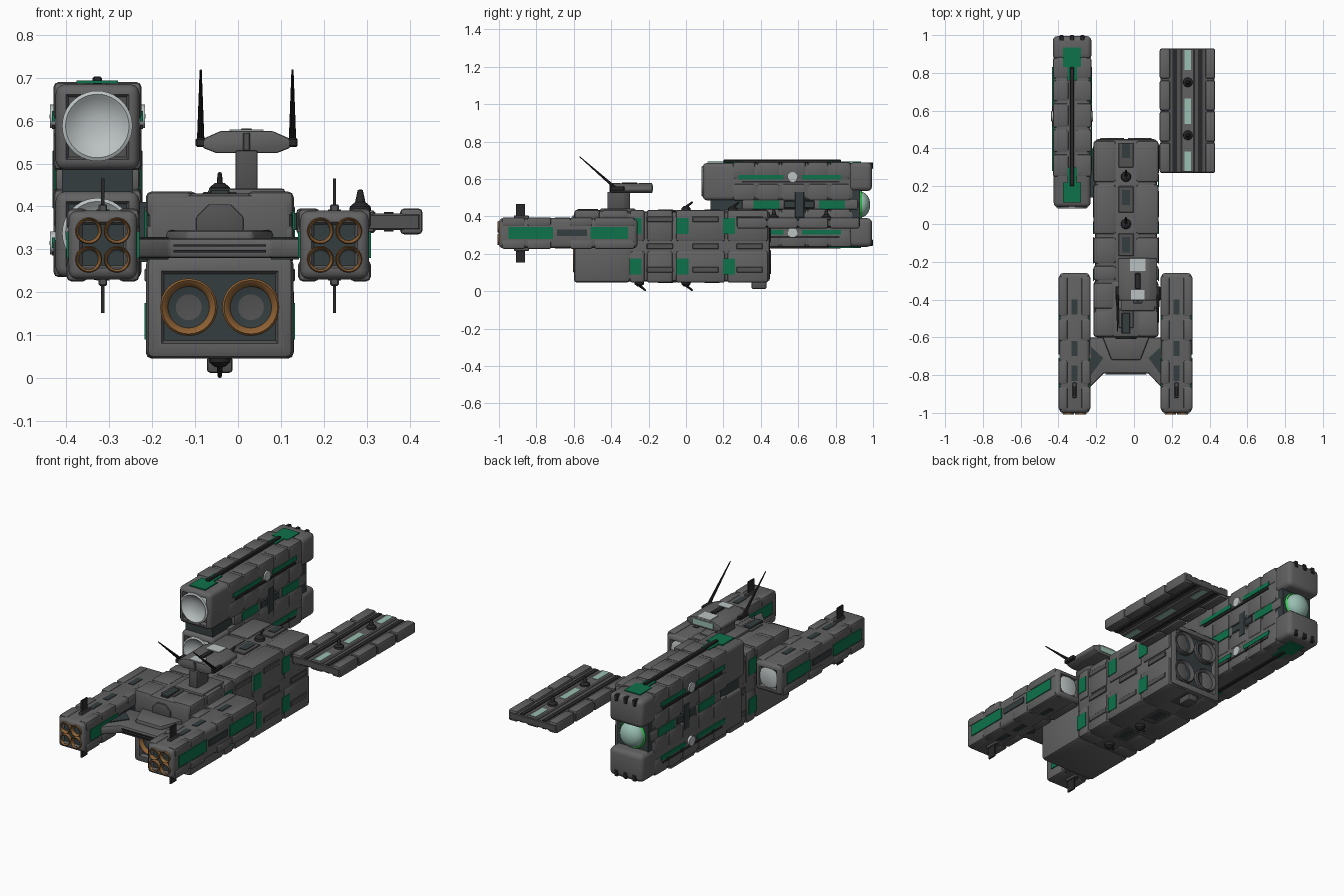
import bpy, bmesh, math
from mathutils import Vector, Matrix

if "Cube" in bpy.data.objects:
    bpy.data.objects.remove(bpy.data.objects["Cube"])

def material(name, r, g, b):
    m = bpy.data.materials.new(name)
    m.diffuse_color = (r, g, b, 1)
    m.use_nodes = True
    m.node_tree.nodes["Principled BSDF"].inputs["Base Color"].default_value = m.diffuse_color
    return m

HULL = material("hull_grey", 0.125, 0.122, 0.122)
SHADE = material("panel_grey", 0.085, 0.085, 0.087)
DARK = material("dark_slate", 0.035, 0.047, 0.05)
BLACK = material("black_metal", 0.022, 0.022, 0.024)
GREEN = material("green_paint", 0.004, 0.17, 0.07)
COPPER = material("copper", 0.27, 0.12, 0.035)
LIGHT = material("light_grey", 0.50, 0.54, 0.54)
GLASS = material("pale_green_glass", 0.32, 0.52, 0.44)
GLOW = material("bright_green", 0.03, 0.6, 0.08)

def finish(name, bm, mats):
    bmesh.ops.recalc_face_normals(bm, faces=bm.faces[:])
    me = bpy.data.meshes.new(name)
    bm.to_mesh(me)
    bm.free()
    for m in mats:
        me.materials.append(m)
    ob = bpy.data.objects.new(name, me)
    bpy.context.collection.objects.link(ob)

def boxes(name, items, mat, bev=0.0, seg=2, sinks=(), sink_mat=DARK):
    """Bevelled boxes (x0,x1,y0,y1,z0,z1); sinks = (direction, inset, depth)."""
    bm = bmesh.new()
    for x0, x1, y0, y1, z0, z1 in items:
        M = Matrix.Translation(((x0+x1)/2, (y0+y1)/2, (z0+z1)/2)) @ Matrix.Diagonal((x1-x0, y1-y0, z1-z0, 1))
        bmesh.ops.create_cube(bm, size=1, matrix=M)
    if bev:
        bmesh.ops.bevel(bm, geom=bm.edges[:], offset=bev, segments=seg, profile=0.5,
                        affect='EDGES', clamp_overlap=True)
    for d, inset, depth in sinks:
        bm.normal_update()
        f = max(bm.faces, key=lambda q: q.normal.dot(Vector(d)) * q.calc_area())
        bmesh.ops.inset_individual(bm, faces=[f], thickness=inset, depth=0, use_even_offset=True)
        bmesh.ops.inset_individual(bm, faces=[f], thickness=0.006, depth=-depth, use_even_offset=True)
        f.material_index = 1
    finish(name, bm, [mat, sink_mat])

def prism(name, pts, axis, lo, hi, mat, bev=0.0):
    """Polygon extruded along y (points x,z) or z (points x,y)."""
    bm = bmesh.new()
    put = (lambda p: (p[0], lo, p[1])) if axis == 'y' else (lambda p: (p[0], p[1], lo))
    f = bm.faces.new([bm.verts.new(put(p)) for p in pts])
    r = bmesh.ops.extrude_face_region(bm, geom=[f])
    v = Vector((0, hi-lo, 0)) if axis == 'y' else Vector((0, 0, hi-lo))
    bmesh.ops.translate(bm, vec=v, verts=[g for g in r['geom'] if isinstance(g, bmesh.types.BMVert)])
    if bev:
        bmesh.ops.bevel(bm, geom=bm.edges[:], offset=bev, segments=2, profile=0.5, affect='EDGES')
    finish(name, bm, [mat])

def lathe(name, origin, axis, profile, mats, n=32):
    """Profile (radius, height) spun about axis; mats gives one material per band."""
    bm = bmesh.new()
    rot = Vector((0, 0, 1)).rotation_difference(Vector(axis)).to_matrix()
    rings = []
    for r, h in profile:
        k = 1 if r < 1e-6 else n
        rings.append([bm.verts.new(Vector(origin) + rot @ Vector((r*math.cos(2*math.pi*i/n), r*math.sin(2*math.pi*i/n), h)))
                      for i in range(k)])
    used = list(dict.fromkeys(mats))
    for a, b, m in zip(rings, rings[1:], mats):
        for i in range(n):
            j = (i+1) % n
            vs = [a[i % len(a)], a[j % len(a)], b[j % len(b)], b[i % len(b)]]
            bm.faces.new(list(dict.fromkeys(vs))).material_index = used.index(m)
    finish(name, bm, used)

def armour(name, x0, x1, z0, z1, segs, w, h, bev):
    """Raised plates wrapping the four long corners of a block."""
    items = []
    for a, b in segs:
        for xa, xb in ((x0, x0+w), (x1-w, x1)):
            for za, zb in ((z0, z0+h), (z1-h, z1)):
                items.append((xa, xb, a, b, za, zb))
    boxes(name, items, HULL, bev)

def nozzle(name, p, d, r, rim):
    lathe(name, p, d, [(r, -0.01), (r, 0.018), (r*0.93, 0.024), (r*0.8, 0.018), (r*0.72, 0.006), (r*0.45, 0.002), (0, 0.001)],
          [rim, rim, rim, rim, DARK, SHADE])

C = -0.0425   # hull centre line

# Main hull
boxes("hull_rear", [(-0.207, 0.122, -0.32, 0.45, 0.052, 0.427)], HULL, 0.018, 2, [((0, 1, 0), 0.016, 0.02)])
boxes("hull_front_lower", [(-0.214, 0.129, -0.6, -0.3, 0.045, 0.285)], HULL, 0.018, 2, [((0, -1, 0), 0.018, 0.02)])
boxes("hull_front_upper", [(-0.21, 0.125, -0.6, -0.3, 0.295, 0.43)], HULL, 0.018)
boxes("hull_waist", [(-0.2, 0.115, -0.59, -0.3, 0.27, 0.31)], DARK)
armour("hull_armour", -0.215, 0.13, 0.045, 0.435, [(0.22, 0.44), (-0.055, 0.21), (-0.21, -0.07), (-0.3, -0.22)], 0.12, 0.17, 0.014)
armour("hull_front_armour", -0.215, 0.13, 0.3, 0.435, [(-0.45, -0.31), (-0.597, -0.46)], 0.11, 0.06, 0.014)
boxes("hull_spine", [(C-0.04, C+0.04, a, b, z, z+0.008) for a, b in ((0.3, 0.43), (0.06, 0.2), (-0.17, -0.05), (-0.55, -0.45))
                     for z in (0.426, 0.046)], SHADE, 0.003, 1)
boxes("hull_spine_slots", [(C-0.02, C+0.02, y, y+0.08, z, z+0.006) for y in (0.35, 0.1, -0.15) for z in (0.431, 0.043)], DARK)
prism("hull_front_ramp", [(C-0.055, 0.335), (C+0.055, 0.335), (C+0.055, 0.375), (C+0.025, 0.405), (C-0.025, 0.405), (C-0.055, 0.375)],
      'y', -0.608, -0.59, SHADE, 0.003)
boxes("hull_green_patches", [(x, x+0.006, y-0.033, y+0.033, z, z+0.085) for x in (-0.218, 0.127) for y in (-0.27, -0.02, 0.23)
                             for z in (0.09, 0.305)], GREEN)
boxes("hull_side_plates", [(x, x+0.008, y-0.07, y+0.07, z, z+0.03) for x in (-0.218, 0.125) for y in (-0.14, 0.105, 0.34)
                           for z in (0.1, 0.225, 0.37)], SHADE, 0.003, 1)
boxes("hull_keel_block", [(C-0.03, C+0.03, 0.35, 0.43, 0.012, 0.05)], SHADE, 0.008)

# Hull engines, front pair and rear four
for i, x in enumerate((-0.115, 0.03)):
    nozzle("main_engine_%d" % i, (x, -0.58, 0.165), (0, -1, 0), 0.067, COPPER)
for i, (sx, sz) in enumerate([(a, b) for a in (-1, 1) for b in (-1, 1)]):
    nozzle("rear_port_%d" % i, (C+sx*0.073, 0.43, 0.24+sz*0.085), (0, 1, 0), 0.066, SHADE)

# Small turrets above and below the hull
for i, (y, z, s) in enumerate([(0.25, 0.43, 1), (0, 0.43, 1), (-0.25, 0.05, -1), (0, 0.05, -1)]):
    lathe("turret_%d" % i, (C, y, z), (0, 0, s), [(0.027, 0), (0.024, 0.014), (0.012, 0.024), (0, 0.026)], [BLACK]*3, 16)
    lathe("turret_gun_%d" % i, (C, y-0.005, z+s*0.015), (0, 0.75, s*0.6), [(0, 0), (0.008, 0), (0.005, 0.05), (0, 0.052)], [BLACK]*3, 8)

# Bridge tower
prism("bridge_stalk", [(-0.006, -0.42), (0.046, -0.42), (0.046, -0.33), (0.03, -0.3), (0.01, -0.3), (-0.006, -0.33)], 'z', 0.43, 0.53, SHADE, 0.004)
prism("bridge_head", [(-0.083, 0.537), (-0.05, 0.524), (0.09, 0.524), (0.123, 0.537), (0.123, 0.557), (0.08, 0.576), (-0.04, 0.576), (-0.083, 0.557)],
      'y', -0.405, -0.18, HULL, 0.005)
boxes("bridge_top_plates", [(-0.02, 0.06, -0.25, -0.182, 0.573, 0.579), (-0.015, 0.055, -0.4, -0.35, 0.573, 0.579)], LIGHT)
boxes("bridge_top_spine", [(0.005, 0.035, -0.345, -0.26, 0.57, 0.582)], BLACK, 0.004, 1)
boxes("bridge_window", [(-0.04, 0.08, -0.183, -0.177, 0.537, 0.566)], GLASS)
boxes("bridge_front_plate", [(0.012, 0.028, -0.41, -0.4, 0.53, 0.572)], SHADE, 0.002, 1)
for i, x in enumerate((-0.087, 0.127)):
    boxes("antenna_mount_%d" % i, [(x-0.012, x+0.012, -0.405, -0.33, 0.538, 0.56)], BLACK, 0.004, 1)
    lathe("antenna_%d" % i, (x, -0.37, 0.545), (0, -0.2, 0.175), [(0, 0), (0.009, 0), (0.0025, 0.262), (0, 0.264)], [BLACK]*3, 10)
boxes("bridge_base", [(-0.07, 0.11, -0.46, -0.27, 0.42, 0.442)], HULL, 0.008)
boxes("bridge_front_hatch", [(-0.065, -0.02, -0.58, -0.47, 0.427, 0.44)], DARK, 0.003, 1)

# Wing joining the two engine pods
prism("pod_wing", [(-0.24, -0.6), (-0.24, -0.87), (-0.16, -0.79), (0.075, -0.79), (0.15, -0.87), (0.15, -0.6)], 'z', 0.28, 0.325, HULL, 0.008)
prism("pod_wing_rise", [(-0.17, -0.59), (-0.12, -0.72), (0.035, -0.72), (0.085, -0.59)], 'z', 0.31, 0.345, HULL, 0.01)
for s, n in ((-1, "left"), (1, "right")):
    prism("wing_dark_panel_"+n, [(C+s*0.12, -0.71), (C+s*0.185, -0.65), (C+s*0.185, -0.8)], 'z', 0.276, 0.329, DARK)
boxes("wing_front_slots", [(-0.15, 0.065, -0.797, -0.785, z, z+0.005) for z in (0.293, 0.306)], BLACK)

# Engine pods
for x, n in ((-0.315, "left"), (0.225, "right")):
    a, b = x-0.085, x+0.085
    boxes(n+"_pod", [(a+0.005, b-0.005, -1.0, -0.26, 0.23, 0.39)], HULL, 0.02, 3, [((0, -1, 0), 0.006, 0.012), ((0, 1, 0), 0.006, 0.015)])
    armour(n+"_pod_armour", a, b, 0.225, 0.395, [(-0.985, -0.86), (-0.85, -0.72), (-0.62, -0.5), (-0.49, -0.275)], 0.05, 0.05, 0.012)
    boxes(n+"_pod_green", [(p, p+0.005, *q, 0.28, 0.342) for p in (a, b-0.005) for q in ((-0.95, -0.71), (-0.51, -0.31))], GREEN)
    boxes(n+"_pod_side_vent", [(p, p+0.005, -0.69, -0.53, 0.295, 0.33) for p in (a, b-0.005)], DARK)
    boxes(n+"_pod_slots", [(x-0.015, x+0.015, y, y+0.08, z, z+0.006) for y in (-0.83, -0.7, -0.48) for z in (0.387, 0.227)], DARK)
    boxes(n+"_pod_fins", [(x-0.004, x+0.004, -0.91, -0.86, *z) for z in ((0.38, 0.465), (0.152, 0.24))], BLACK)
    boxes(n+"_pod_fin_roots", [(x-0.01, x+0.01, -0.92, -0.84, *z) for z in ((0.385, 0.405), (0.215, 0.235))], SHADE, 0.003, 1)
    for i in range(4):
        nozzle("%s_pod_engine_%d" % (n, i), (x-0.033+0.066*(i % 2), -0.984, 0.277+0.066*(i//2)), (0, -1, 0), 0.031, COPPER)
    lathe(n+"_pod_rear_lens", (x, -0.28, 0.31), (0, 1, 0), [(0.06, 0), (0.06, 0.012), (0.05, 0.016), (0, 0.017)], [SHADE, LIGHT, LIGHT], 8)

# Tall cargo module on the left: two stacked blocks
X0, X1, XC = -0.43, -0.225, -0.328
for n, z0, z1, y0 in (("upper", 0.485, 0.69, 0.09), ("lower", 0.235, 0.44, 0.11)):
    zc = (z0+z1)/2
    boxes(n+"_module", [(X0+0.005, X1-0.005, y0, 0.9, z0, z1-0.005)], HULL, 0.022, 3, [((0, -1, 0), 0.002, 0.022)], SHADE)
    armour(n+"_module_armour", X0, X1, z0, z1, [(0.25, 0.37), (0.38, 0.5), (0.51, 0.64), (0.65, 0.76), (0.77, 0.88)], 0.085, 0.09, 0.012)
    lathe(n+"_dish", (XC, y0+0.022, zc), (0, -1, 0), [(0.082, 0), (0.082, 0.026), (0.074, 0.03), (0.066, 0.024), (0.05, 0.012), (0.025, 0.005), (0, 0.003)],
          [LIGHT]*6, 40)
    j = (0.535, 0.688) if n == "upper" else (0.237, 0.39)
    boxes(n+"_jaw", [(X0, X1, 0.87, 0.995, *j)], HULL, 0.025, 3)
    t = 0.683 if n == "upper" else 0.235
    boxes(n+"_jaw_notches", [(x-0.011, x+0.011, 0.968, 1.0, *sorted((t+0.006, t-0.03 if n == "upper" else t+0.04)))
                             for x in (XC-0.055, XC, XC+0.055)], BLACK, 0.004, 1)
    zs = 0.61 if n == "upper" else 0.315
    boxes(n+"_side_green", [(x, x+0.006, *q, zs-0.012, zs+0.012) for x in (X0-0.003, X1-0.003) for q in ((0.28, 0.52), (0.62, 0.83))], GREEN)
    boxes(n+"_side_rail", [(x, x+0.006, 0.3, 0.82, zs-0.03, zs-0.02) for x in (X0-0.003, X1-0.003)], BLACK)
    for s, x in ((-1, X0), (1, X1)):
        lathe("%s_side_lamp_%d" % (n, s), (x, 0.57, zs), (s, 0, 0), [(0.027, -0.005), (0.027, 0.008), (0, 0.009)], [LIGHT]*2, 12)
    tz = 0.687 if n == "upper" else 0.232
    boxes(n+"_module_end_green", [(XC-0.048, XC+0.048, *q, tz, tz+0.006) for q in ((0.115, 0.22), (0.83, 0.935))]
          + [(XC-0.025, XC+0.025, *q, tz, tz+0.006) for q in ((0.22, 0.3), (0.76, 0.83))], GREEN)
    boxes(n+"_module_rail", [(XC-0.011, XC+0.011, 0.2, 0.83, tz-0.004, tz+0.016)], BLACK, 0.004, 1)

# Module middle band, lens and hull bracket
boxes("module_core", [(X0+0.02, X1-0.02, 0.13, 0.9, 0.38, 0.54)], DARK)
boxes("module_band", [(X0+0.004, X1-0.004, *q, 0.435, 0.49) for q in ((0.3, 0.53), (0.68, 0.92))], HULL, 0.01)
boxes("module_band_green", [(x, x+0.005, *q, 0.44, 0.485) for x in (X0+0.001, X1-0.006) for q in ((0.36, 0.5), (0.71, 0.85))], GREEN)
boxes("module_cross", [(X0-0.002, X1+0.002, 0.58, 0.635, 0.39, 0.535), (X0+0.002, X1-0.002, 0.52, 0.69, 0.44, 0.485)], DARK, 0.006, 1)
lathe("module_lens", (XC, 0.9, 0.4625), (0, 1, 0),
      [(0.078, 0), (0.078, 0.03), (0.072, 0.04)] + [(0.068*math.cos(a*math.pi/16), 0.035+0.05*math.sin(a*math.pi/16)) for a in range(9)],
      [GLOW]*3 + [GLASS]*8, 40)
boxes("module_jaw_filler", [(X0+0.01, X1-0.01, 0.87, 0.93, 0.37, 0.55)], DARK)
boxes("hull_brackets", [(-0.24, -0.2, 0.14, 0.4, 0.27, 0.41), (0.11, 0.16, 0.29, 0.42, 0.345, 0.385)], DARK)

# Flat panel wing on the right
boxes("panel_core", [(0.14, 0.425, 0.27, 0.93, 0.345, 0.383)], SHADE, 0.004, 1)
boxes("panel_side_rails", [(*x, a, a+0.158, 0.335, 0.395) for x in ((0.136, 0.19), (0.378, 0.43)) for a in (0.272, 0.437, 0.602, 0.77)], HULL, 0.009)
boxes("panel_centre", [(0.25, 0.32, 0.272, 0.928, 0.338, 0.391)], HULL, 0.005, 1)
boxes("panel_grooves", [(x, x+0.022, 0.275, 0.925, 0.342, 0.387) for x in (0.205, 0.34)], BLACK)
boxes("panel_lights", [(0.268, 0.302, *q, z, z+0.005) for q in ((0.28, 0.385), (0.53, 0.665), (0.815, 0.92)) for z in (0.388, 0.336)], GLASS)
for i, y in enumerate((0.47, 0.75)):
    lathe("panel_knob_%d" % i, (0.285, y, 0.388), (0, 0, 1), [(0.026, 0), (0.024, 0.012), (0.012, 0.022), (0.006, 0.05), (0, 0.052)], [BLACK]*4, 16)

# Smooth curved surfaces, keep hard edges
bpy.ops.object.select_all(action='SELECT')
bpy.context.view_layer.objects.active = bpy.context.scene.objects[0]
bpy.ops.object.shade_smooth_by_angle(angle=math.radians(35))
